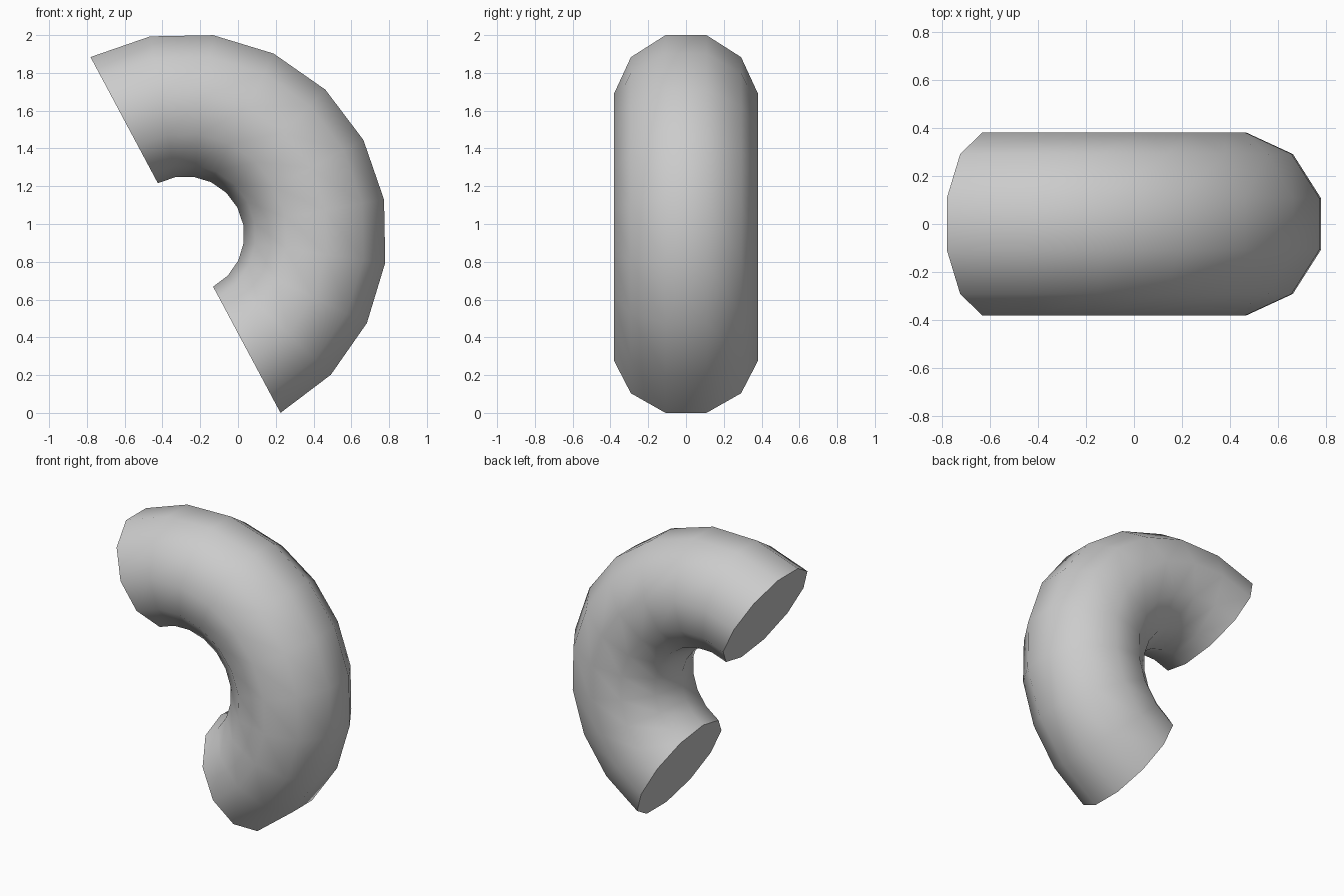
import bpy, bmesh
from math import radians, cos, sin, pi
from mathutils import Vector

if "Cube" in bpy.data.objects:
    bpy.data.objects.remove(bpy.data.objects["Cube"])

CENTRE = Vector((-0.278, 0, 0.942))   # middle of the bend
R, r = 0.697, 0.3863                  # bend radius, tube radius
SIDES, STEPS = 11, 10
START = radians(118.1)

bm = bmesh.new()

# 11-sided tube section, one corner on the inside of the bend
axis = Vector((cos(START), 0, sin(START)))
ring = []
for i in range(SIDES):
    a = pi + 2 * pi * i / SIDES
    ring.append(bm.verts.new(CENTRE + axis * (R + r * cos(a)) + Vector((0, r * sin(a), 0))))
edges = [bm.edges.new((ring[i], ring[(i + 1) % SIDES])) for i in range(SIDES)]

# Sweep the section through half a turn
res = bmesh.ops.spin(bm, geom=ring + edges, cent=CENTRE, axis=(0, 1, 0),
                     angle=pi, steps=STEPS, use_duplicate=False)

# Flat end caps
bmesh.ops.holes_fill(bm, edges=[e for e in bm.edges if e.is_boundary], sides=0)
bmesh.ops.recalc_face_normals(bm, faces=bm.faces)

mesh = bpy.data.meshes.new("curved_tube")
bm.to_mesh(mesh)
bm.free()
tube = bpy.data.objects.new("curved_tube", mesh)
bpy.context.collection.objects.link(tube)

# Smooth tube wall, sharp cap rims
bpy.context.view_layer.objects.active = tube
tube.select_set(True)
bpy.ops.object.shade_smooth_by_angle(angle=radians(50))
